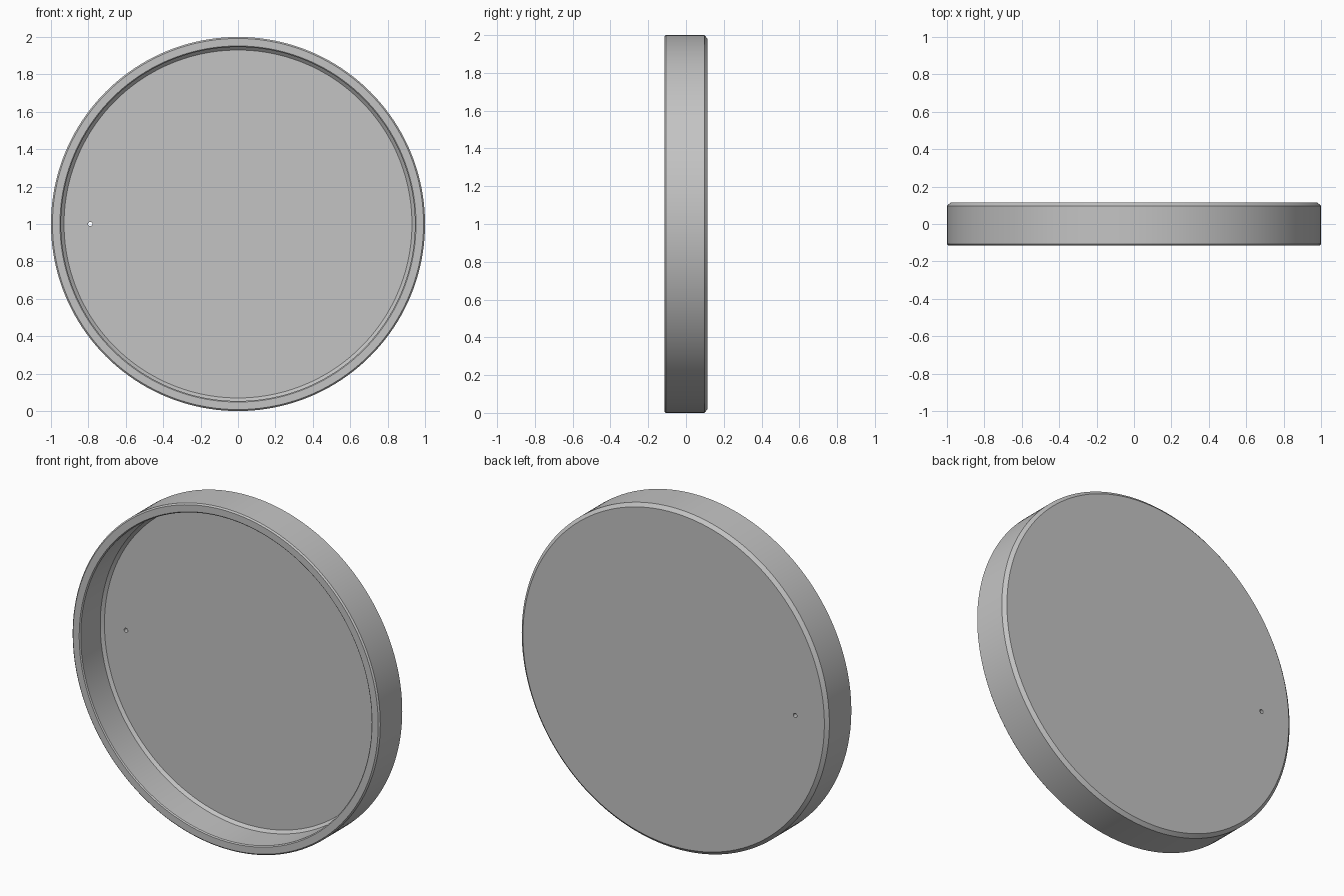
import bpy
import bmesh
import math
from mathutils import Matrix

if "Cube" in bpy.data.objects:
    bpy.data.objects.remove(bpy.data.objects["Cube"])

SEGMENTS = 160
CENTRE_Z = 1.0

# Plain grey material
grey = bpy.data.materials.new("plain grey")
grey.use_nodes = True
colour = (0.55, 0.55, 0.55, 1)
grey.diffuse_color = colour
grey.node_tree.nodes["Principled BSDF"].inputs["Base Color"].default_value = colour


def lathe(name, profile):
    """Closed solid turned around the y axis from (radius, y) points, capped at both ends."""
    bm = bmesh.new()
    rings = []
    for radius, y in profile:
        angles = [2 * math.pi * i / SEGMENTS for i in range(SEGMENTS)]
        rings.append([bm.verts.new((radius * math.cos(a), y, CENTRE_Z + radius * math.sin(a)))
                      for a in angles])
    for a, b in zip(rings, rings[1:]):
        for i in range(SEGMENTS):
            j = (i + 1) % SEGMENTS
            bm.faces.new((a[i], a[j], b[j], b[i]))
    bm.faces.new(rings[0])
    bm.faces.new(rings[-1])
    bmesh.ops.recalc_face_normals(bm, faces=bm.faces)
    mesh = bpy.data.meshes.new(name)
    bm.to_mesh(mesh)
    bm.free()
    obj = bpy.data.objects.new(name, mesh)
    bpy.context.collection.objects.link(obj)
    mesh.materials.append(grey)
    return obj


# Shallow round lid: back face, bevelled outer wall, rim, inner wall, floor
lid = lathe("round_lid", [
    (0.98, 0.115), (1.0, 0.097),
    (1.0, -0.107), (0.992, -0.115),
    (0.952, -0.115), (0.946, -0.109),
    (0.946, 0.072), (0.93, 0.088),
])

# Small through hole near one side
bpy.ops.mesh.primitive_cylinder_add(vertices=24, radius=0.012, depth=0.2,
                                    location=(-0.79, 0.1, CENTRE_Z),
                                    rotation=(math.pi / 2, 0, 0))
cutter = bpy.context.object
cutter.name = "hole_cutter"
cutter.hide_render = True
cutter.data.materials.append(grey)

cut = lid.modifiers.new("hole", "BOOLEAN")
cut.operation = "DIFFERENCE"
cut.solver = "EXACT"
cut.object = cutter

bpy.ops.object.select_all(action="DESELECT")
lid.select_set(True)
bpy.context.view_layer.objects.active = lid
bpy.ops.object.modifier_apply(modifier=cut.name)
bpy.data.objects.remove(cutter)

bpy.ops.object.shade_smooth_by_angle(angle=math.radians(30))
